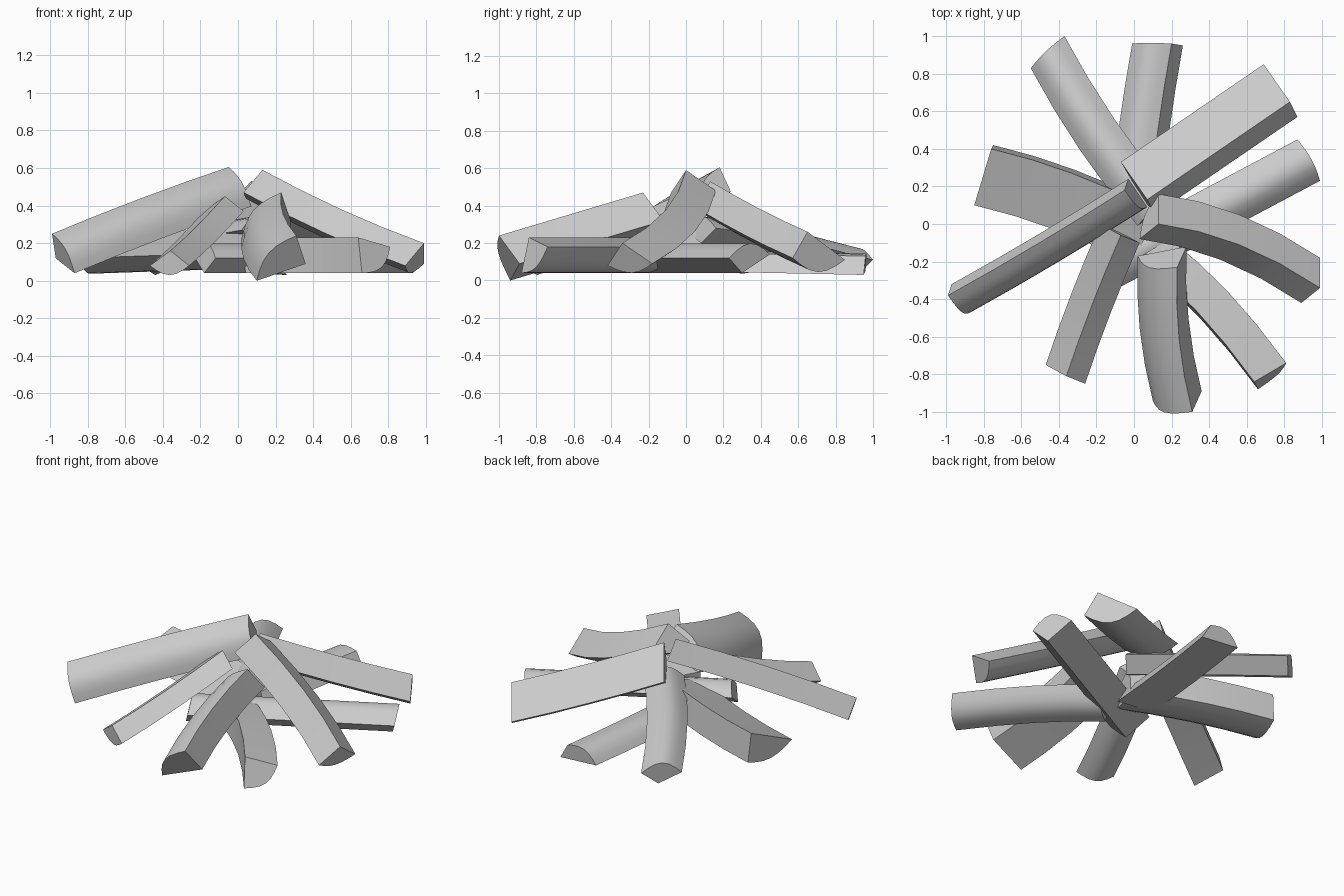
import bpy
import bmesh
import math
from mathutils import Vector

cube = bpy.data.objects.get("Cube")
if cube:
    bpy.data.objects.remove(cube, do_unlink=True)

COLOUR = (0.6, 0.6, 0.6, 1)
wood = bpy.data.materials.new("grey_wood")
wood.use_nodes = True
wood.diffuse_color = COLOUR
wood.node_tree.nodes["Principled BSDF"].inputs["Base Color"].default_value = COLOUR

ARC_STEPS = 6
LENGTH_STEPS = 4


def wedge_section(side_a, side_b, bulge):
    """Split log profile: a heart edge, two flat cuts and a rounded bark side."""
    a, b = Vector(side_a), Vector(side_b)
    chord = (b - a).normalized()
    middle = (a + b) / 2
    outward = (middle - chord * middle.dot(chord)).normalized()
    points = [Vector()]
    for i in range(ARC_STEPS + 1):
        t = i / ARC_STEPS
        points.append(a.lerp(b, t) + outward * bulge * math.sin(math.pi * t))
    return points


def split_log(name, outer, inner, side_a, side_b, bulge, bend=(0, 0, 0)):
    """Sweep the wedge from the outer to the inner heart point with a soft bend."""
    section = wedge_section(side_a, side_b, bulge)
    start, end, bend = Vector(outer), Vector(inner), Vector(bend)
    bm = bmesh.new()
    rings = []
    for i in range(LENGTH_STEPS + 1):
        t = i / LENGTH_STEPS
        centre = start.lerp(end, t) + bend * 4 * t * (1 - t)
        rings.append([bm.verts.new(centre + p) for p in section])
    count = len(section)
    for near, far in zip(rings, rings[1:]):
        for j in range(count):
            k = (j + 1) % count
            bm.faces.new((near[j], near[k], far[k], far[j]))
    bm.faces.new(rings[0])
    bm.faces.new(rings[-1])
    bmesh.ops.recalc_face_normals(bm, faces=bm.faces)
    mesh = bpy.data.meshes.new(name)
    bm.to_mesh(mesh)
    bm.free()
    mesh.materials.append(wood)
    log = bpy.data.objects.new(name, mesh)
    bpy.context.collection.objects.link(log)
    bpy.ops.object.select_all(action="DESELECT")
    log.select_set(True)
    bpy.context.view_layer.objects.active = log
    bpy.ops.object.shade_smooth_by_angle(angle=math.radians(35))


# Logs lying on the ground
split_log("ground_log_right", outer=(0.93, 0.3, 0.04), inner=(-0.18, -0.29, 0.04),
          side_a=(-0.06, 0.15, 0.1), side_b=(0.06, -0.07, 0.08), bulge=0.07)
split_log("ground_log_front_right", outer=(0.64, -0.84, 0.23), inner=(0.02, -0.18, 0.23),
          side_a=(0.17, 0.1, -0.05), side_b=(0.02, -0.04, -0.19), bulge=0.05,
          bend=(0, 0.05, 0))
split_log("ground_log_back", outer=(0.26, 0.95, 0.03), inner=(0.13, 0, 0.05),
          side_a=(-0.06, 0.01, 0.1), side_b=(-0.27, 0.01, 0.02), bulge=0.05,
          bend=(-0.01, 0, 0))
split_log("ground_log_left", outer=(-0.76, 0.4, 0.25), inner=(0.1, 0.08, 0.28),
          side_a=(-0.09, -0.3, -0.13), side_b=(0.01, 0.02, -0.19), bulge=0.05,
          bend=(0, 0.03, 0))

# Logs leaning towards the middle of the pile
split_log("leaning_log_back_left", outer=(-0.44, 0.92, 0.03), inner=(0.13, 0.08, 0.2),
          side_a=(-0.11, -0.09, 0.07), side_b=(0.07, 0.08, 0.08), bulge=0.07,
          bend=(-0.02, -0.02, 0.02))
split_log("leaning_log_front_left", outer=(-0.36, -0.81, 0.16), inner=(-0.07, -0.06, 0.45),
          side_a=(-0.11, 0.06, -0.08), side_b=(0.1, -0.04, -0.08), bulge=0.05,
          bend=(-0.01, 0, -0.02))
split_log("leaning_log_front", outer=(0.36, -0.89, 0.09), inner=(0.28, -0.12, 0.32),
          side_a=(-0.05, -0.11, 0.15), side_b=(-0.26, -0.05, -0.09), bulge=0.06,
          bend=(-0.03, 0, 0))

# Top logs resting across the others
split_log("top_log_left", outer=(-0.97, -0.32, 0.12), inner=(-0.03, 0.24, 0.475),
          side_a=(-0.02, -0.06, 0.13), side_b=(0.1, -0.15, -0.08), bulge=0.05,
          bend=(0, -0.01, 0.01))
split_log("top_log_back_right", outer=(0.83, 0.65, 0.26), inner=(0.07, 0.13, 0.53),
          side_a=(-0.14, 0.2, -0.15), side_b=(0.04, -0.08, -0.14), bulge=0.07,
          bend=(0, 0, -0.01))
split_log("top_log_right", outer=(0.99, -0.34, 0.2), inner=(0.13, 0, 0.59),
          side_a=(0, 0.16, -0.11), side_b=(-0.1, -0.08, -0.12), bulge=0.05,
          bend=(0, 0.06, -0.02))
